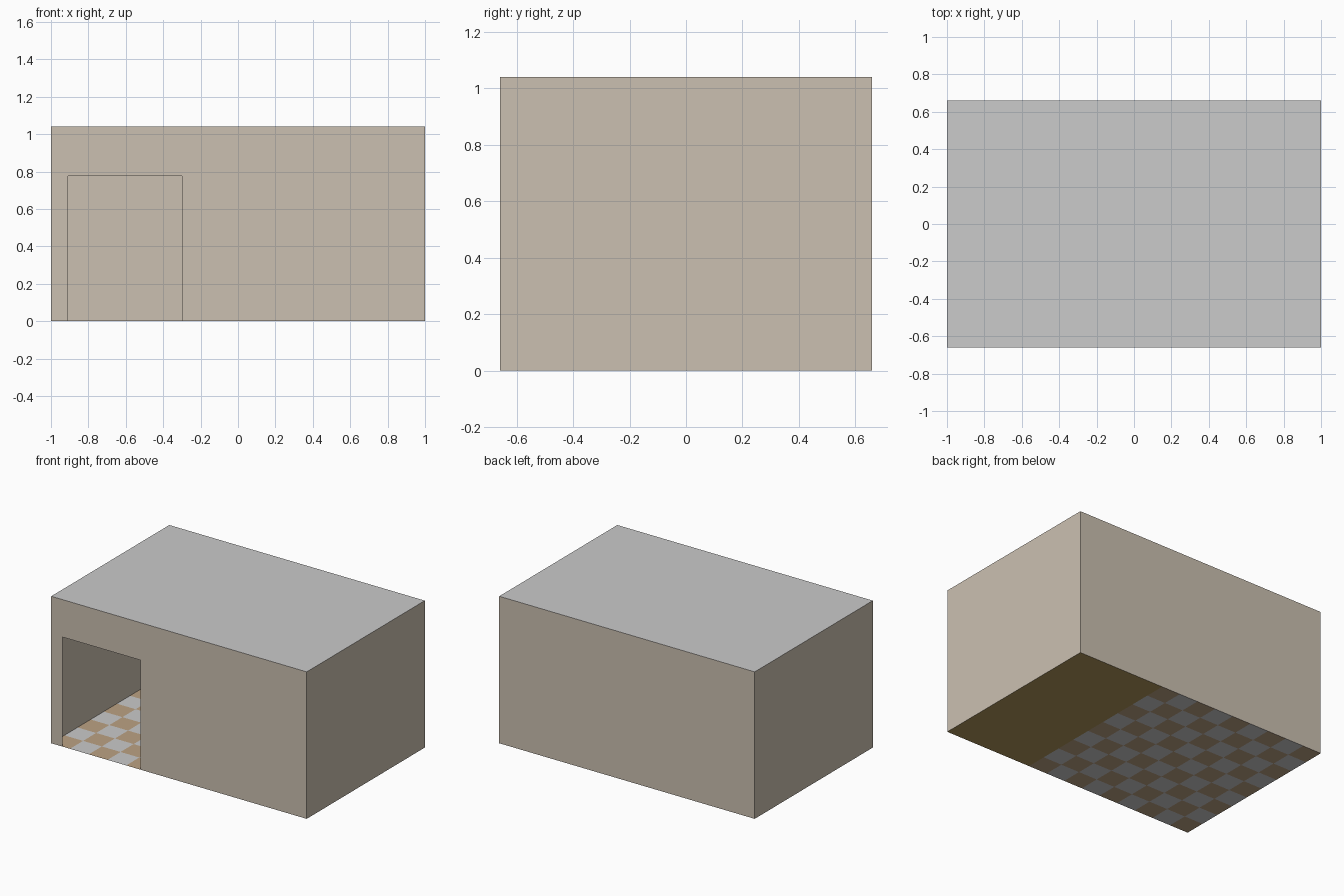
import bpy
import bmesh

if "Cube" in bpy.data.objects:
    bpy.data.objects.remove(bpy.data.objects["Cube"])

W, D, H = 1.0, 0.66, 1.04            # half width, half depth, height
DOOR_L, DOOR_R, DOOR_TOP = -0.91, -0.30, 0.775
TILES = 9                            # tiles per side of the square tiled area
TILE = 2 * D / TILES
SPLIT = -W + TILES * TILE            # where tiles meet the wooden floor


def material(name, srgb):
    mat = bpy.data.materials.new(name)
    lin = [((c / 255 + 0.055) / 1.055) ** 2.4 for c in srgb]
    mat.diffuse_color = (*lin, 1)
    mat.use_nodes = True
    mat.node_tree.nodes["Principled BSDF"].inputs["Base Color"].default_value = mat.diffuse_color
    return mat


wall_mat = material("beige_wall", (203, 192, 177))
grey_mat = material("light_grey", (203, 203, 203))
tan_mat = material("tan_tile", (188, 162, 131))
wood_mat = material("olive_wood", (176, 150, 90))


def sheet(name, polygons, mats, rule=None):
    """Thin surface from a list of polygons, welded together."""
    bm = bmesh.new()
    for poly in polygons:
        bm.faces.new([bm.verts.new(p) for p in poly])
    bmesh.ops.remove_doubles(bm, verts=bm.verts, dist=1e-5)
    mesh = bpy.data.meshes.new(name)
    for m in mats:
        mesh.materials.append(m)
    for i, f in enumerate(bm.faces):
        f.material_index = rule(i) if rule else 0
    bm.to_mesh(mesh)
    bm.free()
    obj = bpy.data.objects.new(name, mesh)
    bpy.context.collection.objects.link(obj)
    return obj


def flat(x0, x1, y0, y1, z):
    return [(x0, y0, z), (x1, y0, z), (x1, y1, z), (x0, y1, z)]


# Front wall, its outline stepping around the doorway
sheet("front_wall", [[(x, -D, z) for x, z in (
    (-W, 0), (DOOR_L, 0), (DOOR_L, DOOR_TOP), (DOOR_R, DOOR_TOP),
    (DOOR_R, 0), (W, 0), (W, H), (-W, H))]], [wall_mat])

# Back and side walls
sheet("back_wall", [[(W, D, 0), (-W, D, 0), (-W, D, H), (W, D, H)]], [wall_mat])
sheet("right_wall", [[(W, -D, 0), (W, D, 0), (W, D, H), (W, -D, H)]], [wall_mat])
sheet("left_wall", [[(-W, D, 0), (-W, -D, 0), (-W, -D, H), (-W, D, H)]], [wall_mat])

# Flat roof
sheet("roof", [flat(-W, W, -D, D, H)], [grey_mat])

# Chequered tile floor on the door side; odd tile count alternates by index
tiles = [flat(-W + i * TILE, -W + (i + 1) * TILE,
              -D + j * TILE, -D + (j + 1) * TILE, 0)
         for i in range(TILES) for j in range(TILES)]
sheet("tiled_floor", tiles, [tan_mat, grey_mat], lambda i: i % 2)

# Wooden floor on the far side
sheet("wooden_floor", [flat(SPLIT, W, -D, D, 0)], [wood_mat])
